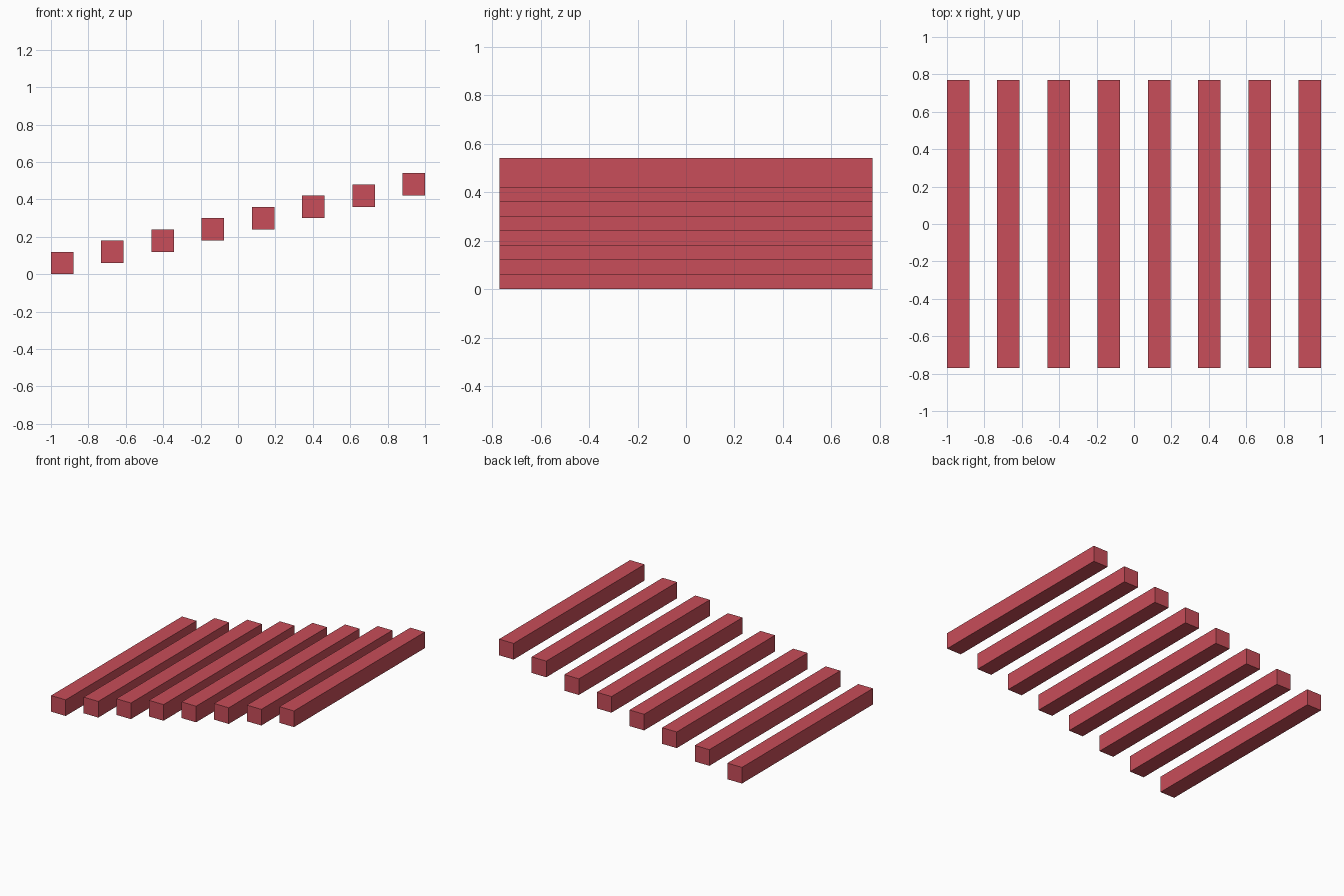
import bpy

if "Cube" in bpy.data.objects:
    bpy.data.objects.remove(bpy.data.objects["Cube"])

COUNT = 8
WIDTH, LENGTH, HEIGHT = 0.12, 1.54, 0.12
RISE = 0.06
STEP = (2.0 - WIDTH) / (COUNT - 1)

red = bpy.data.materials.new("red")
red.diffuse_color = (0.58, 0.075, 0.10, 1.0)
red.use_nodes = True
red.node_tree.nodes["Principled BSDF"].inputs["Base Color"].default_value = red.diffuse_color


def add_bar(name, x, z):
    bpy.ops.mesh.primitive_cube_add(size=1, location=(x, 0, z))
    bar = bpy.context.object
    bar.name = name
    bar.scale = (WIDTH, LENGTH, HEIGHT)
    bpy.ops.object.transform_apply(location=False, rotation=False, scale=True)
    bar.data.materials.append(red)


# Row of separate square bars, each one higher than the last
for i in range(COUNT):
    add_bar(f"bar_{i + 1}", -1 + WIDTH / 2 + i * STEP, HEIGHT / 2 + i * RISE)
